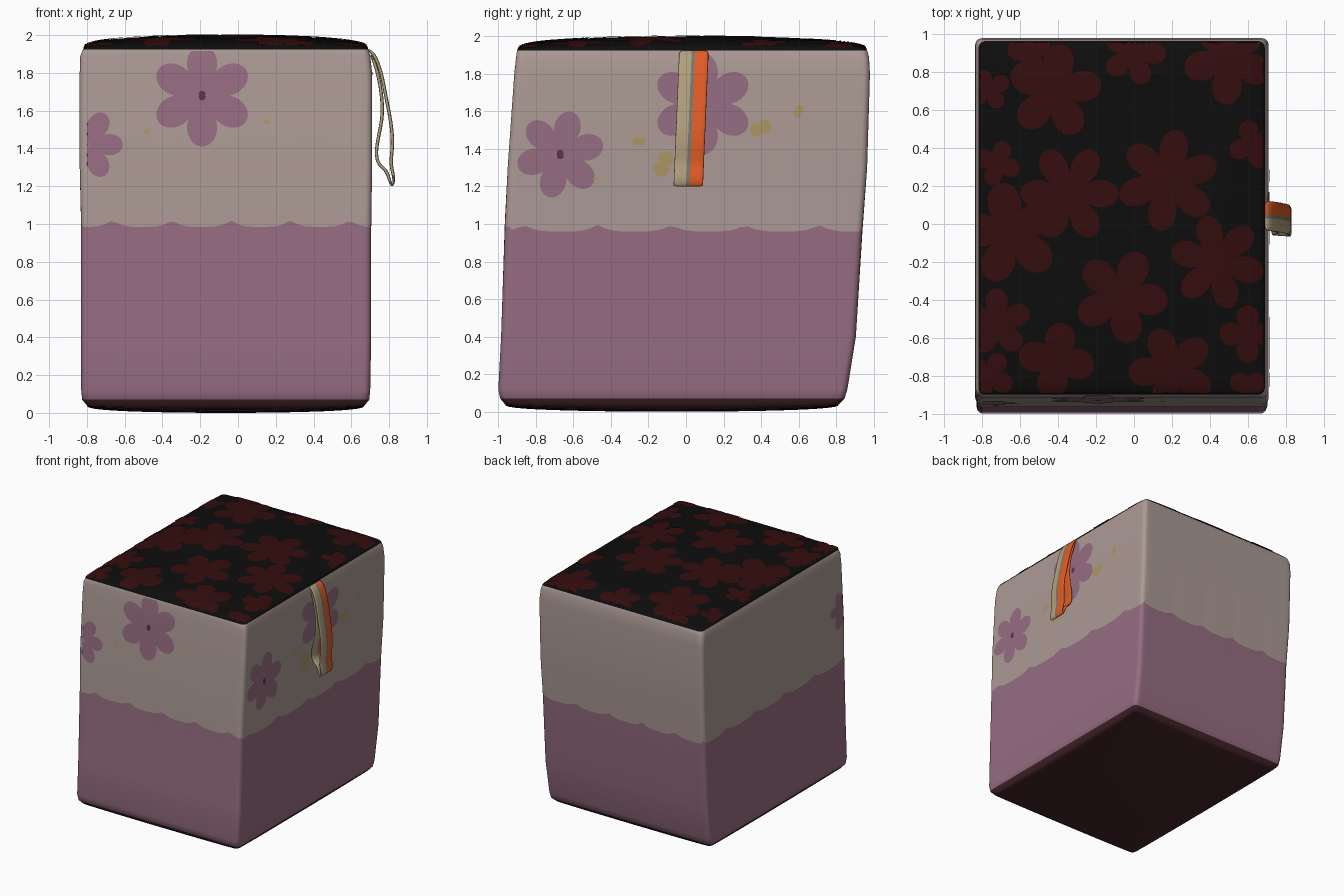
import bpy, bmesh, math

if "Cube" in bpy.data.objects:
    bpy.data.objects.remove(bpy.data.objects["Cube"])


def lin(c):
    c /= 255
    return c / 12.92 if c < 0.04045 else ((c + 0.055) / 1.055) ** 2.4


def mat(name, r, g, b):
    m = bpy.data.materials.new(name)
    m.diffuse_color = (lin(r), lin(g), lin(b), 1)
    m.use_nodes = True
    m.node_tree.nodes["Principled BSDF"].inputs["Base Color"].default_value = m.diffuse_color
    return m


MAUVE = mat("mauve", 150, 109, 130)
BLUSH = mat("blush", 172, 154, 149)
BLACK = mat("black", 13, 13, 13)
RED = mat("dark red", 52, 13, 14)
MAROON = mat("maroon", 70, 36, 42)
PLUM = mat("plum", 94, 50, 70)
TAN = mat("tan", 178, 160, 126)
ORANGE = mat("orange", 226, 92, 38)
OLIVE = mat("olive", 174, 150, 100)
GREY = mat("grey", 120, 120, 112)


def make(name, verts, faces, mats, idx=None):
    me = bpy.data.meshes.new(name)
    me.from_pydata(verts, [], faces)
    for m in mats:
        me.materials.append(m)
    for i, p in enumerate(me.polygons):
        p.material_index = idx[i] if idx else 0
        p.use_smooth = True
    ob = bpy.data.objects.new(name, me)
    bpy.context.collection.objects.link(ob)
    return ob


# ---- leaning padded cube, lofted from rounded rectangles ----
# rows: z, x min, x max, y min, y max
ROWS = [(.04, -.80, .67, -.965, .815), (.07, -.825, .695, -.99, .845),
        (.12, -.83, .70, -1.0, .86), (.4, -.83, .705, -.985, .905),
        (.97, -.83, .705, -.965, .94), (1.3, -.838, .71, -.95, .965),
        (1.8, -.838, .71, -.915, .98), (1.89, -.835, .70, -.905, .975),
        (1.925, -.82, .69, -.90, .965)]


def ring(x0, x1, y0, y1, r=.035):
    corners = [(x0 + r, y0 + r, 180), (x1 - r, y0 + r, 270),
               (x1 - r, y1 - r, 0), (x0 + r, y1 - r, 90)]
    arcs = [[(cx + r * math.cos(math.radians(a + 15 * j)),
              cy + r * math.sin(math.radians(a + 15 * j))) for j in range(7)]
            for cx, cy, a in corners]
    pts = []
    for k in range(4):
        p, q = arcs[k][-1], arcs[(k + 1) % 4][0]
        pts += arcs[k]
        pts += [(p[0] + (q[0] - p[0]) * t / 48, p[1] + (q[1] - p[1]) * t / 48)
                for t in range(1, 48)]
    return pts


def dome(x, y, row):
    _, x0, x1, y0, y1 = row
    u = (2 * x - x0 - x1) / (x1 - x0)
    v = (2 * y - y0 - y1) / (y1 - y0)
    return (max(0, 1 - u * u) * max(0, 1 - v * v)) ** .35


def scaled(row, s):
    cx, cy = (row[1] + row[2]) / 2, (row[3] + row[4]) / 2
    return [(cx + (x - cx) * s, cy + (y - cy) * s) for x, y in ring(*row[1:])]


def top_z(x, y):
    return 1.925 + .075 * dome(x, y, ROWS[-1])


SC = [.01, .2, .4, .55, .7, .8, .88, .94, .975, .993]
loops, band = [], []
for s in SC:
    loops.append([(x, y, .04 * (1 - dome(x, y, ROWS[0]))) for x, y in scaled(ROWS[0], s)])
    band.append(0)
for row in ROWS:
    z = row[0]
    pts = ring(*row[1:])
    lp = []
    for i, (x, y) in enumerate(pts):
        dz = 0
        if z == .97:      # scalloped hem
            dz = .035 * (1 - abs(math.sin(math.pi * 21 * i / len(pts)))) ** 2
            dz += .015 if y < -.93 else -.01
        lp.append((x, y, z + dz))
    loops.append(lp)
    band.append(0 if z < .07 else 1 if z < .97 else 2 if z < 1.925 else 3)
for s in reversed(SC):
    loops.append([(x, y, top_z(x, y)) for x, y in scaled(ROWS[-1], s)])
    band.append(3)
n = len(loops[0])
verts = [v for lp in loops for v in lp]
faces, idx = [list(range(n))[::-1]], [0]
for r in range(len(loops) - 1):
    for i in range(n):
        j = (i + 1) % n
        faces.append((r * n + i, r * n + j, r * n + n + j, r * n + n + i))
        idx.append(band[r])
faces.append([len(verts) - n + i for i in range(n)])
idx.append(3)
make("padded_cube", verts, faces, [MAROON, MAUVE, BLUSH, BLACK], idx)


# ---- printed flowers: thin plates hugging each side ----
def side(z, k):
    for a, b in zip(ROWS, ROWS[1:]):
        if z <= b[0]:
            t = (z - a[0]) / (b[0] - a[0])
            return a[k] + (b[k] - a[k]) * t
    return ROWS[-1][k]


def clamp(v, a, b):
    return max(a, min(b, v))


def on_front(u, v, e):
    v = min(v, 1.915)
    return clamp(u, -.80, .67), side(v, 3) - e, v


def on_right(u, v, e):
    v = min(v, 1.915)
    return side(v, 2) + e, clamp(u, side(v, 3) + .035, .93), v


def on_left(u, v, e):
    return side(v, 1) - e, max(-u, side(v, 3) + .035), v


def on_top(u, v, e):
    x, y = clamp(u, -.812, .682), clamp(v, -.892, .957)
    return x, y, top_z(x, y) + e


def flower(name, place, cx, cy, R, m, petals=6, rot=0, inner=.55, e=.004, power=.8):
    N, K = 96, 8
    vs, fs = [place(cx, cy, e)], []
    for k in range(1, K + 1):
        for i in range(N):
            a = 2 * math.pi * i / N
            c = abs(math.cos(petals * (a - math.radians(rot)) / 2)) ** power
            r = R * k / K * (inner + (1 - inner) * c)
            vs.append(place(cx + r * math.cos(a), cy + r * math.sin(a), e))
    for i in range(N):
        j = (i + 1) % N
        fs.append((0, 1 + i, 1 + j))
        for k in range(K - 1):
            b = 1 + k * N
            fs.append((b + i, b + N + i, b + N + j, b + j))
    make(name, vs, fs, [m])


for nm, pl, cx, cy, R, rot in [("front", on_front, -.19, 1.68, .27, 30),
                               ("right_low", on_right, -.67, 1.37, .235, 15),
                               ("right_high", on_right, .09, 1.64, .27, 30)]:
    flower(nm + "_flower", pl, cx, cy, R, MAUVE, 6, rot)
    flower(nm + "_flower_eye", pl, cx, cy, .025, PLUM, 2, 90, .6, .007)
flower("corner_flower_front", on_front, -.80, 1.42, .19, MAUVE, 6, 0)
flower("corner_flower_left", on_left, .91, 1.42, .17, MAUVE, 6, 0)

# small olive leaves
for i, (pl, cx, cy, R, rot) in enumerate([
        (on_right, .60, 1.60, .035, 70), (on_right, .40, 1.51, .06, 20),
        (on_right, -.25, 1.44, .035, 0), (on_right, -.12, 1.32, .07, 65),
        (on_right, -.48, 1.24, .015, 0), (on_front, -.48, 1.49, .02, 30),
        (on_front, .15, 1.54, .018, 0)]):
    flower(f"leaf_{i}", pl, cx, cy, R, OLIVE, 2, rot, .35, .005)

# dark red print on the top
for i, (cx, cy, R, p, rot) in enumerate([
        (-.42, .70, .25, 5, 10), (-.76, .71, .11, 4, 30), (.0, .90, .17, 5, 0),
        (.50, .87, .24, 5, 50), (.18, .23, .27, 6, 20), (-.34, .16, .26, 6, 0),
        (-.65, -.05, .27, 5, 30), (-.07, -.38, .25, 5, 65), (.44, -.20, .25, 6, 45),
        (-.72, -.52, .18, 5, 20), (-.41, -.72, .20, 4, 80), (.20, -.77, .23, 5, 40),
        (.60, -.58, .15, 4, 0), (-.76, -.80, .13, 4, 60), (.60, -.86, .10, 3, 30),
        (.63, .42, .13, 4, 20), (-.72, .32, .12, 4, 70), (-.55, .9, .12, 3, 40)]):
    flower(f"top_flower_{i}", on_top, cx, cy, R, RED, p, rot, .42, .003 + .0002 * i, .7)

# ---- two-tone ribbon loop hanging on the right side ----
path = [(.69, 1.925), (.73, 1.89), (.765, 1.78), (.785, 1.66), (.815, 1.52),
        (.82, 1.40), (.805, 1.32), (.827, 1.25), (.822, 1.20), (.808, 1.21),
        (.79, 1.28), (.76, 1.30), (.73, 1.34), (.735, 1.43), (.765, 1.55),
        (.765, 1.66), (.742, 1.80), (.705, 1.90)]
strips = [-.08, -.04, -.008, .002, .04, .08]
vs, fs, idx = [], [], []
for x, z in path:
    yc = .012 + .03 * (z - 1.2) / .72
    vs += [(x, yc + w, z) for w in strips]
W = len(strips)
for k in range(len(path) - 1):
    for i in range(W - 1):
        a = k * W + i
        fs.append((a, a + W, a + W + 1, a + 1))
        idx.append([0, 0, 1, 2, 2][i])
ob = make("ribbon_loop", vs, fs, [TAN, GREY, ORANGE], idx)
so = ob.modifiers.new("thickness", 'SOLIDIFY')
so.thickness, so.offset = .018, 0
ss = ob.modifiers.new("smooth", 'SUBSURF')
ss.levels = ss.render_levels = 2

# recalculate ribbon and cube normals, keep edges crisp
for nm in ("padded_cube", "ribbon_loop"):
    o = bpy.data.objects[nm]
    bm = bmesh.new()
    bm.from_mesh(o.data)
    bmesh.ops.recalc_face_normals(bm, faces=bm.faces)
    bm.to_mesh(o.data)
    bm.free()
